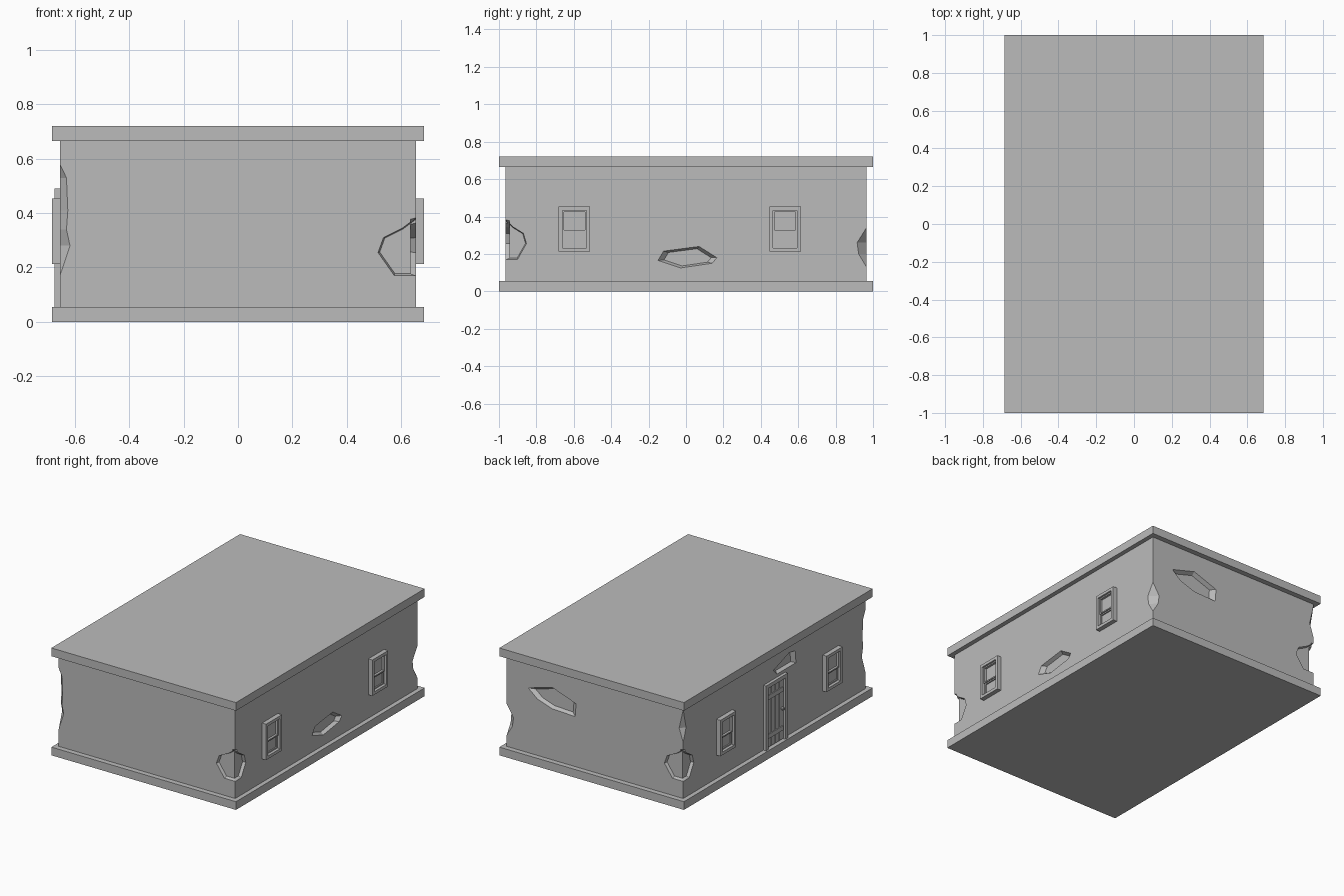
import bpy
import bmesh
from mathutils import Vector

cube = bpy.data.objects.get("Cube")
if cube:
    bpy.data.objects.remove(cube, do_unlink=True)

GREY = (0.5, 0.5, 0.5, 1.0)
plaster = bpy.data.materials.new("plain grey")
plaster.use_nodes = True
plaster.diffuse_color = GREY
plaster.node_tree.nodes["Principled BSDF"].inputs["Base Color"].default_value = GREY

WX, WY = 0.655, 0.965     # wall half sizes
FLOOR, CEIL = 0.055, 0.665


def finish(bm, name):
    bmesh.ops.recalc_face_normals(bm, faces=bm.faces)
    mesh = bpy.data.meshes.new(name)
    bm.to_mesh(mesh)
    bm.free()
    mesh.materials.append(plaster)
    obj = bpy.data.objects.new(name, mesh)
    bpy.context.collection.objects.link(obj)
    return obj


def add_box(bm, lo, hi):
    lo, hi = Vector(lo), Vector(hi)
    verts = bmesh.ops.create_cube(bm, size=1)["verts"]
    for v in verts:
        v.co = (lo + hi) / 2 + v.co * (hi - lo)


def box(name, lo, hi):
    bm = bmesh.new()
    add_box(bm, lo, hi)
    return finish(bm, name)


def loft(bm, rings):
    """Closed solid through equal-sized rings of points."""
    rings = [[bm.verts.new(p) for p in r] for r in rings]
    n = len(rings[0])
    for a, b in zip(rings, rings[1:]):
        for i in range(n):
            j = (i + 1) % n
            bm.faces.new((a[i], a[j], b[j], b[i]))
    bm.faces.new(rings[0])
    bm.faces.new(rings[-1])


def cut(cutter):
    cutter.hide_render = True
    mod = walls.modifiers.new("cut", 'BOOLEAN')
    mod.operation, mod.solver, mod.object = 'DIFFERENCE', 'EXACT', cutter
    bpy.context.view_layer.objects.active = walls
    bpy.ops.object.modifier_apply(modifier=mod.name)
    bpy.data.objects.remove(cutter, do_unlink=True)


def gouge(axis, sign, outline, depth=0.025, taper=0.8):
    """Tapered hollow sunk into one wall; outline is (along wall, height)."""
    wall = WX if axis == 'x' else WY
    cu = sum(p[0] for p in outline) / len(outline)
    cz = sum(p[1] for p in outline) / len(outline)
    rings = []
    for d in (-depth, depth):
        s = 1 + (taper - 1) * d / depth
        ring = []
        for u, z in outline:
            u, z = cu + (u - cu) * s, cz + (z - cz) * s
            w = sign * (wall - d)
            ring.append((w, u, z) if axis == 'x' else (u, w, z))
        rings.append(ring)
    bm = bmesh.new()
    loft(bm, rings)
    cut(finish(bm, "gouge_cutter"))


def chip(sx, sy, profile, e=0.02):
    """Sliver knocked off a vertical corner; profile is (height, size)."""
    bm = bmesh.new()
    loft(bm, [[(sx * (WX - s - e), sy * (WY + e), z),
               (sx * (WX + e), sy * (WY - s - e), z),
               (sx * (WX + e), sy * (WY + e), z)] for z, s in profile])
    cut(finish(bm, "chip_cutter"))


# Slabs and walls
box("base_slab", (-0.685, -1, 0), (0.685, 1, FLOOR))
box("roof_slab", (-0.685, -1, CEIL), (0.685, 1, 0.72))
walls = box("walls", (-WX, -WY, FLOOR), (WX, WY, CEIL))

# Broken corners, mirrored diagonally
hole = [(0.12, 0.31), (0.14, 0.255), (0.08, 0.17), (-0.05, 0.17),
        (-0.05, 0.42), (0.05, 0.345)]
for sx, sy in ((1, -1), (-1, 1)):
    gouge('y', sy, [(sx * (WX - a), z) for a, z in hole], 0.02, 0.93)
    gouge('x', sx, [(sy * (WY - a * 0.8), z) for a, z in hole], 0.02, 0.93)

# Chipped corners
chip(-1, -1, [(0.17, 0), (0.28, 0.037), (0.34, 0.024), (0.41, 0.029),
              (0.53, 0.024), (0.58, 0)])
chip(1, 1, [(0.13, 0), (0.2, 0.042), (0.26, 0.05), (0.34, 0)])
chip(-1, 1, [(0.43, 0), (0.52, 0.03), (0.65, 0)])

# Hollows in the side and back walls
gouge('x', 1, [(-0.15, 0.165), (-0.12, 0.215), (0.07, 0.24), (0.165, 0.18),
               (0.14, 0.15), (-0.03, 0.125)])
gouge('x', -1, [(0.01, 0.547), (-0.158, 0.604), (-0.222, 0.593),
                (-0.23, 0.51), (-0.03, 0.51)])
gouge('y', 1, [(0.495, 0.49), (0.317, 0.54), (0.14, 0.477), (0.147, 0.39),
               (0.317, 0.397), (0.43, 0.435)])


def panel(bm, side, y0, y1, z0, z1, out):
    """Block standing out from a side wall by the given amount."""
    xs = sorted((side * (WX - 0.005), side * (WX + out)))
    add_box(bm, (xs[0], y0, z0), (xs[1], y1, z1))


def frame(bm, side, y0, y1, z0, z1, t, out):
    panel(bm, side, y0, y0 + t, z0, z1, out)
    panel(bm, side, y1 - t, y1, z0, z1, out)
    panel(bm, side, y0 + t, y1 - t, z0, z0 + t, out)
    panel(bm, side, y0 + t, y1 - t, z1 - t, z1, out)


# Sash windows, two on each long side
for side, label in ((1, "left"), (-1, "right")):
    for y, place in ((-0.597, "front"), (0.53, "back")):
        bm = bmesh.new()
        frame(bm, side, y - 0.084, y + 0.084, 0.212, 0.453, 0.02, 0.03)
        frame(bm, side, y - 0.064, y + 0.064, 0.319, 0.433, 0.008, 0.018)
        frame(bm, side, y - 0.064, y + 0.064, 0.232, 0.319, 0.008, 0.011)
        panel(bm, side, y - 0.056, y + 0.056, 0.24, 0.425, 0.003)
        finish(bm, f"{label}_{place}_window")

# Plank door on the right side
bm = bmesh.new()
for y0 in (-0.115, 0.09):
    panel(bm, -1, y0, y0 + 0.025, FLOOR, 0.49, 0.02)
panel(bm, -1, -0.09, 0.09, 0.465, 0.49, 0.02)
finish(bm, "door_frame")

bm = bmesh.new()
panel(bm, -1, -0.09, 0.09, FLOOR, 0.465, 0.002)
for i in range(4):
    y0 = -0.084 + i * 0.043
    panel(bm, -1, y0, y0 + 0.038, FLOOR + 0.005, 0.458, 0.008)
for z in (0.12, 0.38):
    panel(bm, -1, -0.08, 0.08, z, z + 0.03, 0.013)
finish(bm, "door_planks")

bm = bmesh.new()
bmesh.ops.create_icosphere(bm, subdivisions=1, radius=0.013)
bmesh.ops.translate(bm, verts=bm.verts, vec=(-WX - 0.017, -0.065, 0.27))
finish(bm, "door_knob")
